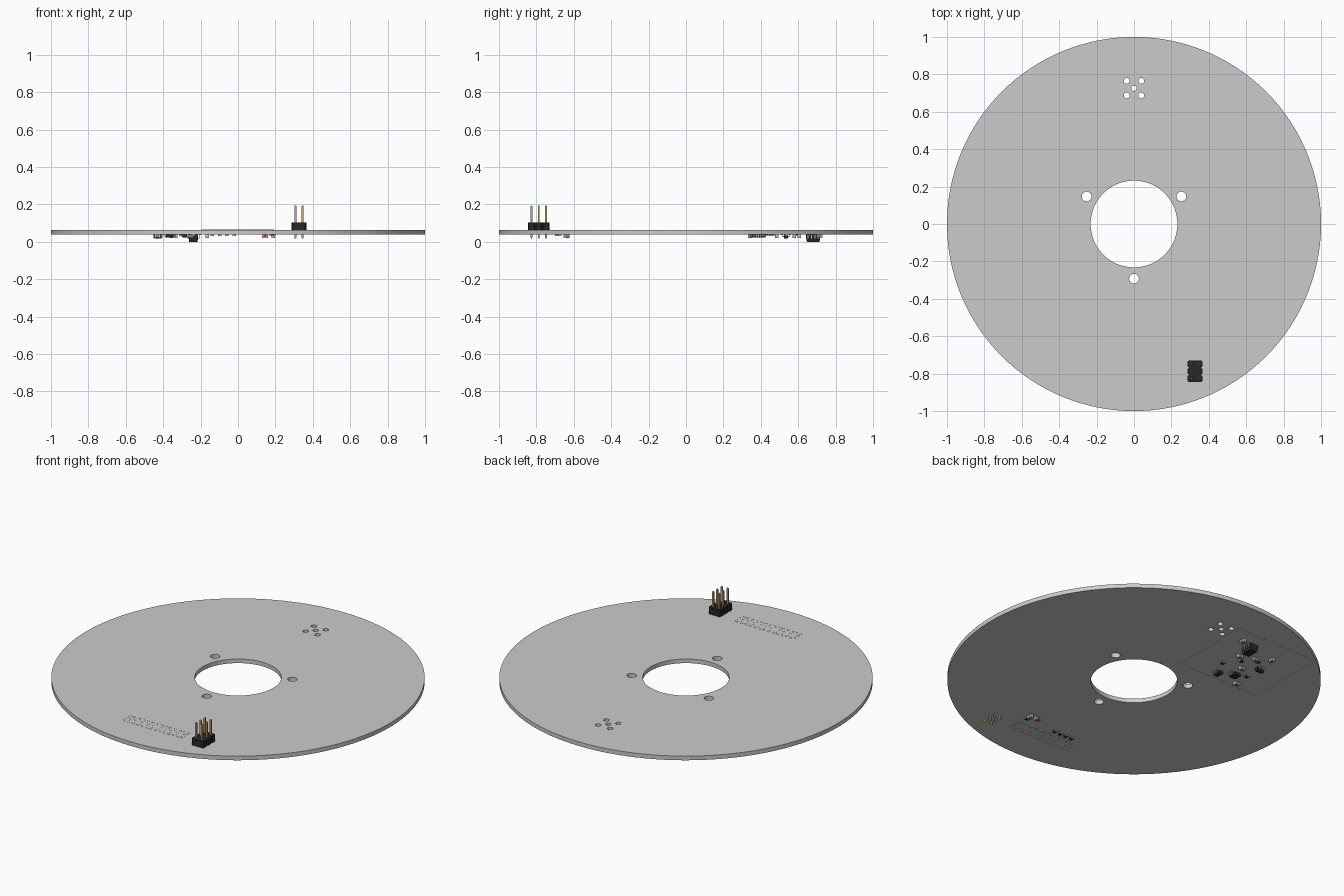
import bpy, bmesh
from math import sin, cos, pi, radians
from mathutils import Matrix, Vector

if "Cube" in bpy.data.objects:
    bpy.data.objects.remove(bpy.data.objects["Cube"])

BOT, TOP = 0.0395, 0.064      # board faces
PITCH = 0.039                 # header pin pitch


def material(name, rgb):
    m = bpy.data.materials.new(name)
    m.diffuse_color = (*rgb, 1)
    m.use_nodes = True
    m.node_tree.nodes["Principled BSDF"].inputs["Base Color"].default_value = m.diffuse_color
    return m


BLACK = material("black_plastic", (0.02, 0.02, 0.02))
GOLD = material("gold", (0.55, 0.40, 0.18))
SILVER = material("silver", (0.55, 0.54, 0.51))
RED = material("red_lens", (0.6, 0.03, 0.03))
TAN = material("ceramic", (0.28, 0.22, 0.17))


def make(name, bm, mats=()):
    me = bpy.data.meshes.new(name)
    bmesh.ops.recalc_face_normals(bm, faces=bm.faces)
    bm.to_mesh(me)
    bm.free()
    for m in mats:
        me.materials.append(m)
    ob = bpy.data.objects.new(name, me)
    bpy.context.collection.objects.link(ob)
    return ob


def box(bm, x, y, z0, z1, sx, sy, mat=0, taper=1.0):
    """Box between z0 and z1; taper scales its lower face."""
    vs = bmesh.ops.create_cube(bm, size=1)["verts"]
    for v in vs:
        t = taper if v.co.z < 0 else 1
        v.co = (x + v.co.x * sx * t, y + v.co.y * sy * t, z0 if v.co.z < 0 else z1)
    for f in {f for v in vs for f in v.link_faces}:
        f.material_index = mat


def frame(bm, x0, x1, y0, y1, z0, z1, w):
    """Rectangular outline made from four thin strips."""
    xm, ym = (x0 + x1) / 2, (y0 + y1) / 2
    for y in (y0, y1):
        box(bm, xm, y, z0, z1, x1 - x0 + w, w)
    for x in (x0, x1):
        box(bm, x, ym, z0, z1, w, y1 - y0 - w)


def turn(bm, x, y, deg):
    bmesh.ops.transform(bm, verts=bm.verts,
                        matrix=Matrix.Translation((x, y, 0)) @ Matrix.Rotation(radians(deg), 4, 'Z'))


# Board: a filled profile of circles, extruded
circles = [(0, 0, 1, 128), (0, 0, 0.232, 64)]
circles += [(x, y, 0.026, 24) for x, y in ((0.253, 0.147), (-0.253, 0.147), (0, -0.292))]
circles += [(x, y, 0.0155, 20) for x in (-0.039, 0.039) for y in (0.687, 0.765)]
circles += [(0, 0.726, 0.0145, 20)]
cu = bpy.data.curves.new("board", 'CURVE')
cu.dimensions, cu.fill_mode = '2D', 'BOTH'
cu.extrude = (TOP - BOT) / 2
for cx, cy, r, n in circles:
    sp = cu.splines.new('POLY')
    sp.points.add(n - 1)
    sp.use_cyclic_u = True
    for i, p in enumerate(sp.points):
        a = 2 * pi * i / n
        p.co = (cx + r * cos(a), cy + r * sin(a), 0, 1)
tmp = bpy.data.objects.new("board_profile", cu)
bpy.context.collection.objects.link(tmp)
bpy.context.view_layer.update()
bm = bmesh.new()
bm.from_mesh(tmp.evaluated_get(bpy.context.evaluated_depsgraph_get()).to_mesh())
bpy.data.objects.remove(tmp)
bmesh.ops.remove_doubles(bm, verts=bm.verts, dist=1e-5)
bmesh.ops.translate(bm, verts=bm.verts, vec=(0, 0, (TOP + BOT) / 2))
board = make("board", bm)
bpy.context.view_layer.objects.active = board
board.select_set(True)
bpy.ops.object.shade_smooth_by_angle(angle=radians(30))

# Pin header: three chamfered housing cells and six square pins
HX, HY = 0.326, -0.787
housing, pins = bmesh.new(), bmesh.new()
c, hw, hh = 0.007, PITCH, PITCH / 2
for k in (-1, 0, 1):
    y = HY + k * PITCH
    outline = [(hw, hh - c), (hw - c, hh), (c - hw, hh), (-hw, hh - c),
               (-hw, c - hh), (c - hw, -hh), (hw - c, -hh), (hw, c - hh)]
    face = housing.faces.new([housing.verts.new((HX + px, y + py, TOP)) for px, py in outline])
    ext = bmesh.ops.extrude_face_region(housing, geom=[face])["geom"]
    bmesh.ops.translate(housing, vec=(0, 0, PITCH),
                        verts=[g for g in ext if isinstance(g, bmesh.types.BMVert)])
    for s in (-0.5, 0.5):
        x = HX + s * PITCH
        box(pins, x, y, 0.024, 0.19, 0.010, 0.010)
        box(pins, x, y, 0.018, 0.024, 0.010, 0.010, taper=0.5)
        vs = bmesh.ops.create_cube(pins, size=1)["verts"]
        for v in vs:
            t = 0.010 if v.co.z < 0 else 0.005
            v.co = Vector((x + v.co.x * t, y + v.co.y * t, 0.19 if v.co.z < 0 else 0.195))
make("header_housing", housing, [BLACK])
make("header_pins", pins, [GOLD])

# Printed socket outline and 2 x 10 pads on both faces
marks, pads = bmesh.new(), bmesh.new()
for z0, z1 in ((TOP, TOP + 0.0006), (BOT - 0.0006, BOT)):
    frame(marks, -0.195, 0.195, -0.806, -0.729, z0, z1, 0.002)
    for i in range(10):
        for y in (-0.787, -0.748):
            box(pads, (i - 4.5) * PITCH, y, z0, z1, 0.022, 0.026)
frame(marks, -0.60, -0.07, 0.30, 0.79, BOT - 0.0006, BOT, 0.002)
make("printed_outlines", marks)
make("socket_pads", pads)


def chip(name, x, y, deg, w, l, z0, legs_left, legs_right):
    """Moulded body with bent legs on its two long sides."""
    bm = bmesh.new()
    mid = (z0 + BOT) / 2
    box(bm, 0, 0, z0, mid, w, l, taper=0.9)
    box(bm, 0, 0, mid, BOT - 0.001, w, l)
    for s, n in ((-1, legs_left), (1, legs_right)):
        for i in range(n):
            ly = (i - (n - 1) / 2) * l / max(n, 2)
            box(bm, s * (w / 2 + 0.003), ly, mid - 0.002, mid + 0.001, 0.008, 0.006, 1)
            box(bm, s * (w / 2 + 0.006), ly, BOT - 0.002, mid, 0.003, 0.006, 1)
            box(bm, s * (w / 2 + 0.010), ly, BOT - 0.003, BOT, 0.010, 0.006, 1)
    turn(bm, x, y, deg)
    make(name, bm, [BLACK, SILVER])


def passive(name, x, y, deg, h, body, l=0.031, w=0.019):
    """Two-terminal part: body between two metal ends."""
    bm = bmesh.new()
    box(bm, 0, 0, BOT - h * 0.95, BOT, l * 0.56, w * 0.96)
    for s in (-1, 1):
        box(bm, s * l * 0.39, 0, BOT - h, BOT, l * 0.22, w, 1)
    turn(bm, x, y, deg)
    make(name, bm, [body, SILVER])


# Underside chips
chip("main_chip", -0.239, 0.680, 0, 0.050, 0.075, 0.0, 4, 4)
chip("converter_chip", -0.366, 0.405, 0, 0.044, 0.046, 0.022, 4, 4)
chip("amplifier_chip", -0.285, 0.363, 0, 0.026, 0.046, 0.022, 2, 3)
chip("reference_chip", -0.430, 0.535, 90, 0.022, 0.044, 0.018, 1, 2)

# Underside capacitors
for i, (x, y, deg) in enumerate([(-0.165, 0.715, 90), (-0.256, 0.578, 0), (-0.340, 0.605, 0),
                                 (-0.413, 0.656, 90), (-0.430, 0.342, 0), (-0.348, 0.485, 0)]):
    passive(f"capacitor_{i + 1}", x, y, deg, 0.0185, TAN)

# Underside resistors, including the row of four next to the socket
for i, (x, y, deg) in enumerate([(-0.238, 0.458, 90), (-0.300, 0.535, 0), (-0.375, 0.590, 90),
                                 (-0.430, 0.430, 90), (0.185, -0.675, 0)]
                                + [(-0.137 + k * PITCH, -0.685, 90) for k in range(4)]):
    passive(f"resistor_{i + 1}", x, y, deg, 0.0075, BLACK)

# Indicator light and its capacitor
passive("indicator_light", 0.145, -0.632, 0, 0.0185, RED)
passive("supply_capacitor", 0.188, -0.640, 90, 0.0185, TAN)
